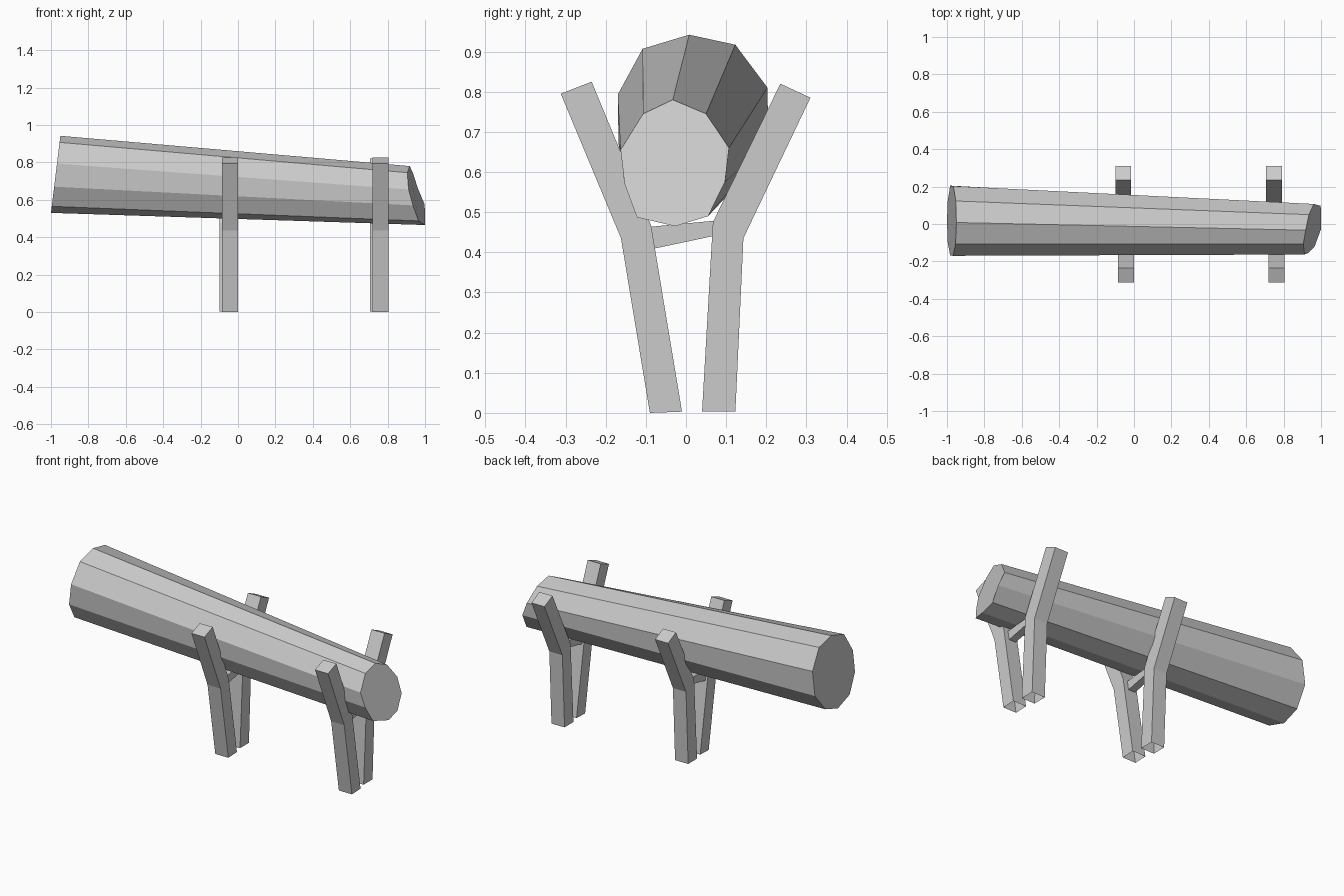
import bpy, bmesh

if "Cube" in bpy.data.objects:
    bpy.data.objects.remove(bpy.data.objects["Cube"])


def make_object(name, bm):
    bmesh.ops.recalc_face_normals(bm, faces=bm.faces)
    mesh = bpy.data.meshes.new(name)
    bm.to_mesh(mesh)
    bm.free()
    ob = bpy.data.objects.new(name, mesh)
    bpy.context.collection.objects.link(ob)
    return ob


def extrude_profile(name, profile, x0, x1, open_bottom=False):
    """Extrude a (y, z) outline along x; its first edge is the bottom."""
    bm = bmesh.new()
    a = [bm.verts.new((x0, y, z)) for y, z in profile]
    b = [bm.verts.new((x1, y, z)) for y, z in profile]
    n = len(profile)
    bm.faces.new(a)
    bm.faces.new(b[::-1])
    for i in range(1 if open_bottom else 0, n):
        j = (i + 1) % n
        bm.faces.new((a[i], b[i], b[j], a[j]))
    return make_object(name, bm)


# Tapered ten-sided log with slanted ends
big_end = [(0.008, 0.942), (0.123, 0.917), (0.203, 0.81), (0.205, 0.67),
           (0.125, 0.565), (0.015, 0.53), (-0.1, 0.565), (-0.168, 0.67),
           (-0.17, 0.793), (-0.108, 0.907)]
small_end = [(0.918, -0.033, 0.78), (0.935, 0.05, 0.745), (0.962, 0.107, 0.66),
             (0.998, 0.097, 0.575), (1.0, 0.055, 0.49), (1.0, -0.027, 0.465),
             (0.965, -0.122, 0.487), (0.935, -0.153, 0.57),
             (0.912, -0.163, 0.655), (0.905, -0.107, 0.745)]
bm = bmesh.new()
left = [bm.verts.new((-1 + 0.05 * (z - 0.53) / 0.41, y, z)) for y, z in big_end]
right = [bm.verts.new(p) for p in small_end]
for i in range(10):
    j = (i + 1) % 10
    bm.faces.new((left[i], right[i], right[j], left[j]))
bm.faces.new(left)
bm.faces.new(right[::-1])
make_object("log", bm)

# Two forked stands, each with two bent posts and a crossbar
front_post = [(-0.09, 0), (-0.01, 0.003), (-0.087, 0.467),
              (-0.235, 0.825), (-0.312, 0.795), (-0.162, 0.435)]
back_post = [(0.123, 0.003), (0.04, 0.003), (0.067, 0.475),
             (0.235, 0.82), (0.31, 0.785), (0.143, 0.435)]
crossbar = [(-0.09, 0.407), (0.08, 0.443), (0.085, 0.48), (-0.095, 0.463)]
for side, x in (("middle", -0.1), ("right", 0.705)):
    extrude_profile(side + "_front_post", front_post, x + 0.015, x + 0.1, True)
    extrude_profile(side + "_back_post", back_post, x, x + 0.085, True)
    extrude_profile(side + "_crossbar", crossbar, x + 0.028, x + 0.072)
